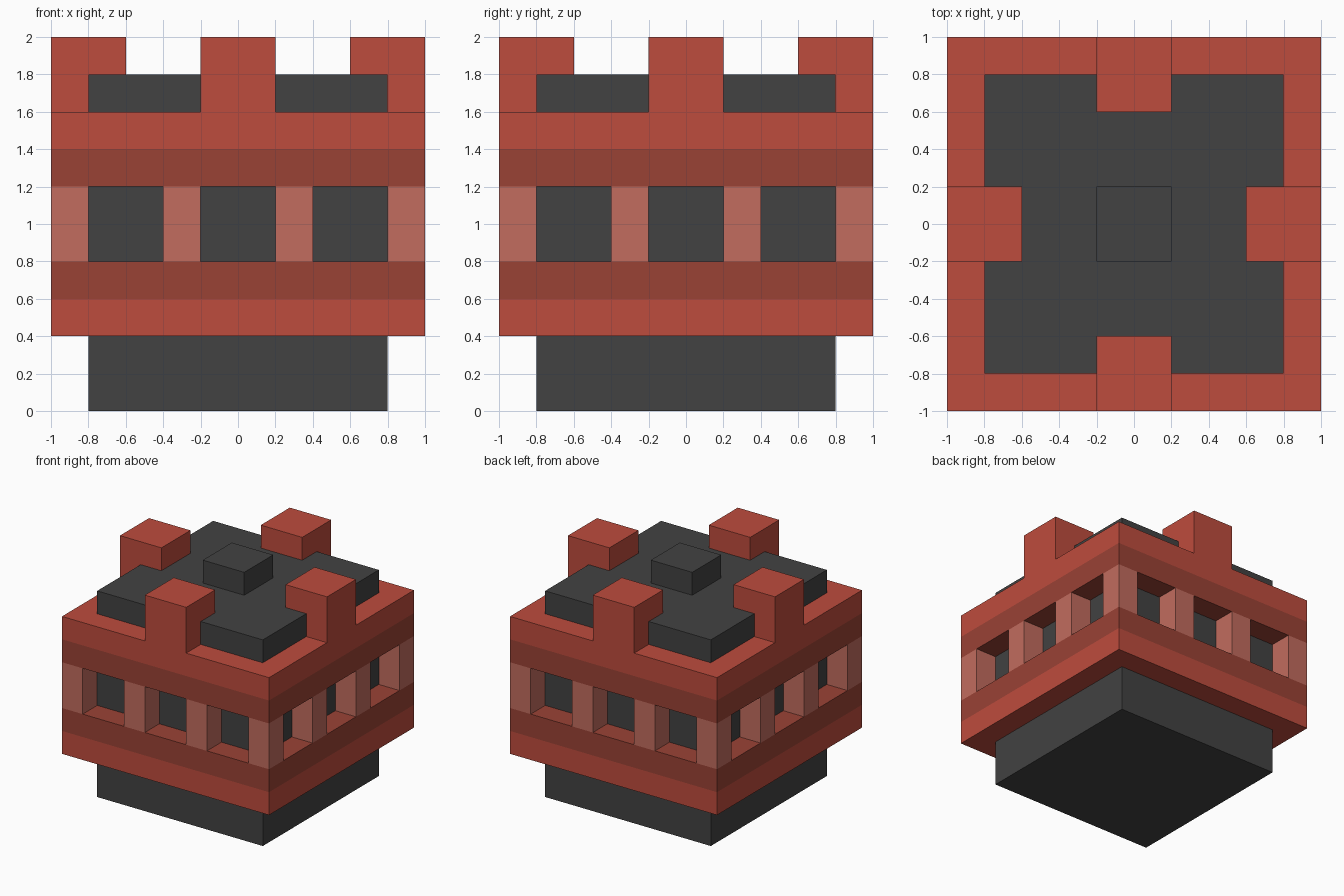
import bpy
from math import cos, sin, pi

default = bpy.data.objects.get("Cube")
if default:
    bpy.data.objects.remove(default, do_unlink=True)


def linear(c):
    c /= 255
    return c / 12.92 if c <= 0.04045 else ((c + 0.055) / 1.055) ** 2.4


def material(name, *srgb):
    mat = bpy.data.materials.new(name)
    mat.use_nodes = True
    colour = [linear(c) for c in srgb] + [1]
    mat.diffuse_color = colour
    bsdf = mat.node_tree.nodes["Principled BSDF"]
    bsdf.inputs["Base Color"].default_value = colour
    bsdf.inputs["Roughness"].default_value = 0.8
    return mat


charcoal = material("charcoal", 66, 66, 66)
red = material("brick red", 190, 76, 61)
dark_red = material("dark red", 154, 66, 53)
pale_red = material("pale red", 194, 108, 94)


def box(name, x, y, z0, z1, width, depth, mat):
    bpy.ops.mesh.primitive_cube_add(size=1, location=(x, y, (z0 + z1) / 2))
    obj = bpy.context.object
    obj.name = name
    obj.scale = (width, depth, z1 - z0)
    bpy.ops.object.transform_apply(location=False, rotation=False, scale=True)
    obj.data.materials.append(mat)
    return obj


# Dark core, seen as the foot, behind the pillars and as the roof
box("core", 0, 0, 0, 1.8, 1.6, 1.6, charcoal)
box("roof_block", 0, 0, 1.8, 2, 0.4, 0.4, charcoal)

# Horizontal courses around the core
for name, z, mat in (("lower_course", 0.4, red), ("lower_band", 0.6, dark_red),
                     ("upper_band", 1.2, dark_red), ("upper_course", 1.4, red)):
    box(name, 0, 0, z, z + 0.2, 2, 2, mat)

# Corner and intermediate pillars, and one battlement, on each of four sides
for i in range(4):
    c, s = round(cos(i * pi / 2)), round(sin(i * pi / 2))
    for along in (-0.3, 0.3, 0.9):
        x, y = 0.9 * c - along * s, 0.9 * s + along * c
        box("pillar", x, y, 0.8, 1.2, 0.2, 0.2, pale_red)
    box("battlement", 0.8 * c, 0.8 * s, 1.6, 2, 0.4, 0.4, red)
